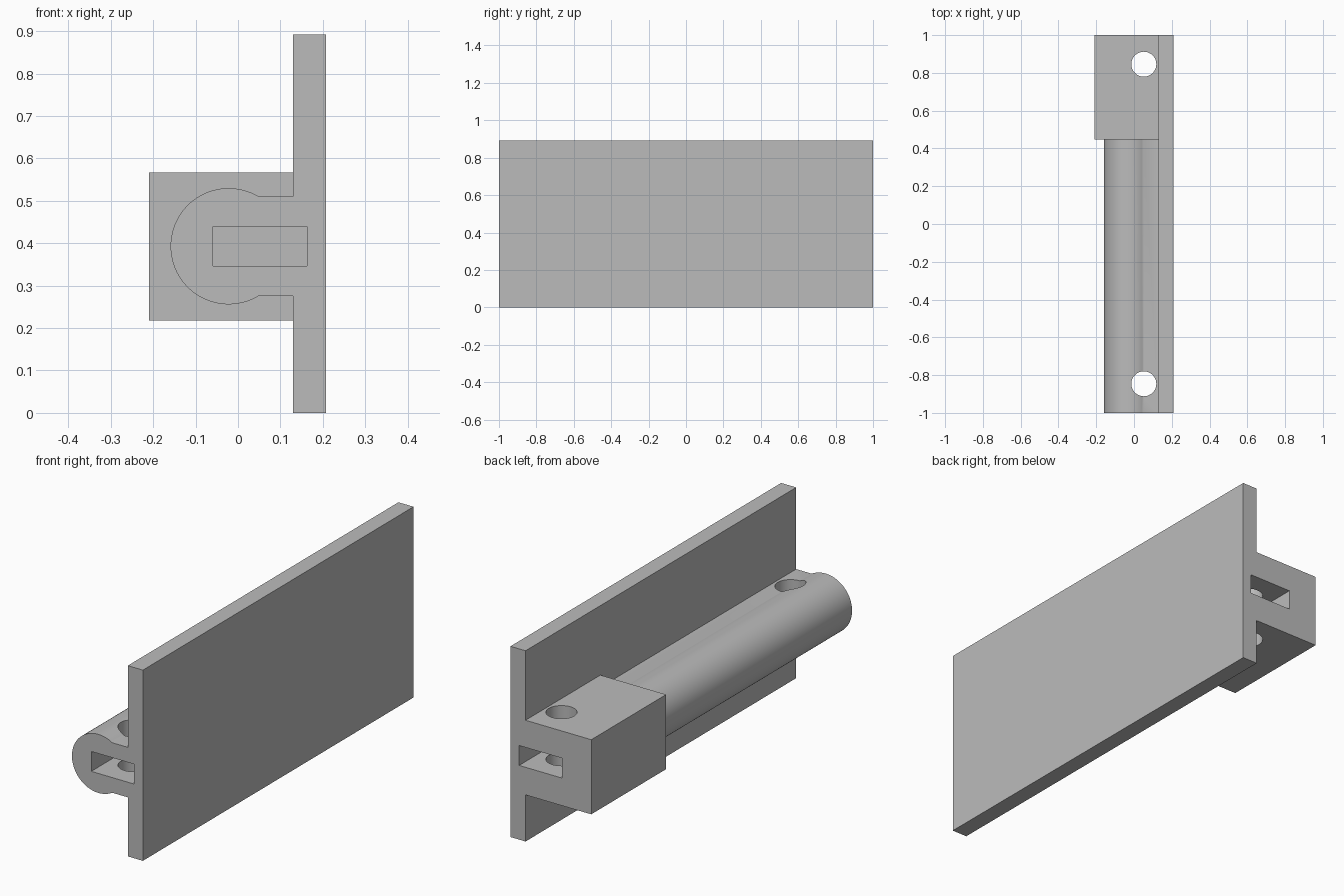
import bpy
import math
from mathutils import Matrix

cube = bpy.data.objects.get("Cube")
if cube:
    bpy.data.objects.remove(cube, do_unlink=True)

MID_Z = 0.393

grey = bpy.data.materials.new("plain grey")
grey.use_nodes = True
colour = (0.5, 0.5, 0.5, 1)
grey.diffuse_color = colour
grey.node_tree.nodes["Principled BSDF"].inputs["Base Color"].default_value = colour


def extrude(name, outline, y0, y1):
    """Solid made by sweeping an (x, z) outline from y0 to y1."""
    n = len(outline)
    verts = [(x, y, z) for y in (y0, y1) for x, z in outline]
    faces = [tuple(range(n)), tuple(reversed(range(n, 2 * n)))]
    faces += [(i, i + n, (i + 1) % n + n, (i + 1) % n) for i in range(n)]
    mesh = bpy.data.meshes.new(name)
    mesh.from_pydata(verts, [], faces)
    mesh.materials.append(grey)
    obj = bpy.data.objects.new(name, mesh)
    bpy.context.collection.objects.link(obj)
    return obj


def box(name, x0, x1, y0, y1, z0, z1):
    return extrude(name, [(x0, z0), (x1, z0), (x1, z1), (x0, z1)], y0, y1)


def combine(target, other, operation):
    """Apply an exact boolean and drop the helper solid."""
    bpy.context.view_layer.objects.active = target
    mod = target.modifiers.new(operation.lower(), "BOOLEAN")
    mod.operation = operation
    mod.solver = "EXACT"
    mod.object = other
    bpy.ops.object.modifier_apply(modifier=mod.name)
    bpy.data.objects.remove(other, do_unlink=True)


# Tall flat mounting plate
body = box("mounting_bracket", 0.13, 0.208, -1, 1, 0, 0.892)

# Rounded rail: a large arc joined to the plate by a narrower neck
centre, radius, neck = -0.022, 0.137, 0.117
start = math.asin(neck / radius)
steps = 56
outline = [(0.17, MID_Z + neck)]
for i in range(steps + 1):
    a = start + (2 * math.pi - 2 * start) * i / steps
    outline.append((centre + radius * math.cos(a), MID_Z + radius * math.sin(a)))
outline.append((0.17, MID_Z - neck))
outline.reverse()
combine(body, extrude("rail", outline, -1, 0.6), "UNION")

# Square end block
combine(body, box("end_block", -0.21, 0.17, 0.447, 1, 0.218, 0.567), "UNION")

# Slot pocket in each end, crossed by a vertical round hole
for side in (-1, 1):
    y0, y1 = sorted((side * 0.69, side * 1.1))
    combine(body, box("slot", -0.059, 0.163, y0, y1, 0.347, 0.44), "DIFFERENCE")
    bpy.ops.mesh.primitive_cylinder_add(
        vertices=48, radius=0.066, depth=0.8, location=(0.052, side * 0.846, MID_Z))
    combine(body, bpy.context.object, "DIFFERENCE")

# Smooth the curved walls and keep the corners crisp
bpy.ops.object.select_all(action="DESELECT")
body.select_set(True)
bpy.context.view_layer.objects.active = body
bpy.ops.object.shade_smooth_by_angle(angle=math.radians(30))
